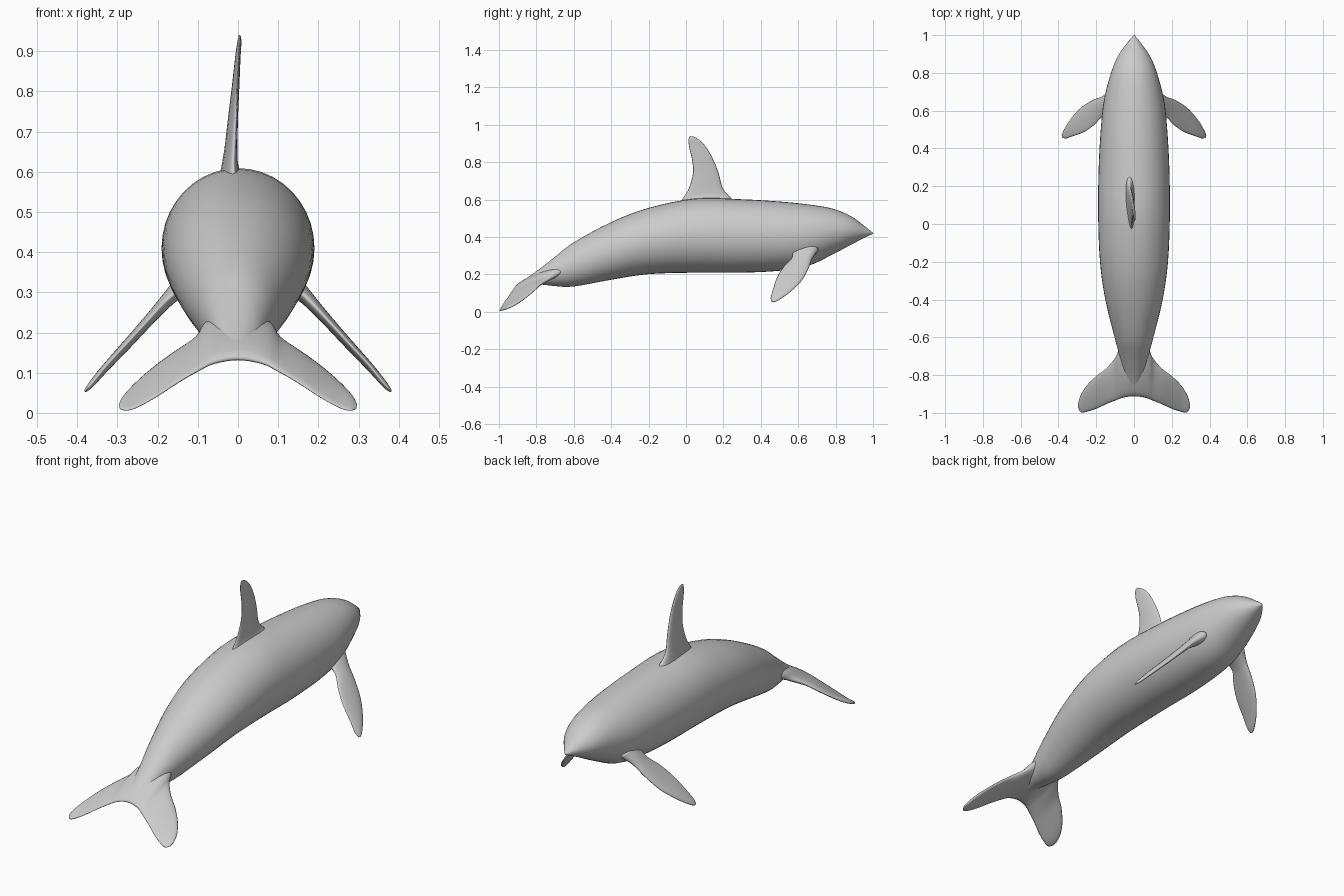
import bpy, bmesh, math
from mathutils import Vector

skin = bpy.data.materials.new("grey skin")
skin.diffuse_color = (0.6, 0.6, 0.6, 1)


def resample(rows, n):
    """Catmull-Rom interpolation of a list of tuples."""
    out = []
    for i in range(len(rows) - 1):
        p0, p1 = rows[max(i - 1, 0)], rows[i]
        p2, p3 = rows[i + 1], rows[min(i + 2, len(rows) - 1)]
        for k in range(n):
            t = k / n
            out.append(tuple(
                0.5 * (2 * b + (c - a) * t + (2 * a - 5 * b + 4 * c - d) * t * t
                       + (3 * b - a - 3 * c + d) * t ** 3)
                for a, b, c, d in zip(p0, p1, p2, p3)))
    return out + [tuple(rows[-1])]


def loft(name, rings):
    """Skin closed rings of points and cap both ends."""
    bm = bmesh.new()
    vr = [[bm.verts.new(p) for p in ring] for ring in rings]
    n = len(vr[0])
    for a, b in zip(vr, vr[1:]):
        for i in range(n):
            j = (i + 1) % n
            bm.faces.new((a[i], a[j], b[j], b[i]))
    bm.faces.new(vr[0])
    bm.faces.new(vr[-1])
    bmesh.ops.recalc_face_normals(bm, faces=bm.faces[:])
    for f in bm.faces:
        f.smooth = True
    me = bpy.data.meshes.new(name)
    bm.to_mesh(me)
    bm.free()
    me.materials.append(skin)
    ob = bpy.data.objects.new(name, me)
    bpy.context.collection.objects.link(ob)
    return ob


def fin(name, rows, seg=20):
    """Rows: leading edge xyz, trailing edge xyz, thickness."""
    rows = resample(rows, 4)
    mids = [(Vector(r[:3]) + Vector(r[3:6])) / 2 for r in rows]
    rings = []
    for i, r in enumerate(rows):
        half = (Vector(r[:3]) - Vector(r[3:6])) / 2
        span = mids[min(i + 1, len(mids) - 1)] - mids[max(i - 1, 0)]
        nrm = half.cross(span).normalized()
        ring = []
        for k in range(seg):
            a = math.tau * k / seg
            c, s = math.cos(a), math.sin(a)
            ring.append(mids[i] + half * c + nrm * s * r[6] / 2 * (0.85 + 0.2 * c))
        rings.append(ring)
    return loft(name, rings)


def flip(r):
    return (-r[0], r[1], r[2], -r[3], r[4], r[5], r[6])


# body: y, half width, top z, bottom z
body = [
    (1.0, 0.002, 0.422, 0.418), (0.96, 0.035, 0.455, 0.399),
    (0.88, 0.090, 0.513, 0.358), (0.78, 0.128, 0.553, 0.305),
    (0.65, 0.160, 0.575, 0.245), (0.5, 0.176, 0.590, 0.220),
    (0.3, 0.187, 0.602, 0.210), (0.05, 0.190, 0.606, 0.210),
    (-0.2, 0.180, 0.556, 0.202), (-0.4, 0.152, 0.480, 0.172),
    (-0.6, 0.103, 0.372, 0.136), (-0.7, 0.076, 0.295, 0.138),
    (-0.78, 0.055, 0.232, 0.146), (-0.87, 0.025, 0.168, 0.138)]
rings = []
for y, w, top, bot in resample(body, 4):
    rings.append([(w * math.cos(math.tau * k / 40), y,
                   (top + bot) / 2 + (top - bot) / 2 * math.sin(math.tau * k / 40))
                  for k in range(40)])
loft("body", rings)

# tail flukes, one span from tip to tip
half_fluke = [
    (0.07, -0.65, 0.225, 0.06, -0.92, 0.125, 0.06),
    (0.10, -0.71, 0.188, 0.10, -0.935, 0.105, 0.042),
    (0.15, -0.767, 0.155, 0.15, -0.955, 0.075, 0.032),
    (0.20, -0.805, 0.12, 0.20, -0.978, 0.042, 0.026),
    (0.25, -0.855, 0.078, 0.25, -0.994, 0.014, 0.022),
    (0.284, -0.91, 0.042, 0.278, -0.998, 0.006, 0.018),
    (0.296, -0.955, 0.02, 0.294, -0.98, 0.010, 0.008)]
centre = [(0, -0.62, 0.245, 0, -0.912, 0.135, 0.07)]
fin("tail_flukes", [flip(r) for r in reversed(half_fluke)] + centre + half_fluke)

# dorsal fin, leaning a little to one side
fin("dorsal_fin", [
    (-0.022, 0.27, 0.585, -0.012, -0.04, 0.575, 0.07),
    (-0.025, 0.225, 0.625, -0.012, -0.012, 0.615, 0.044),
    (-0.022, 0.195, 0.665, -0.010, 0.015, 0.66, 0.034),
    (-0.016, 0.175, 0.74, -0.006, 0.037, 0.74, 0.026),
    (-0.008, 0.143, 0.82, -0.002, 0.033, 0.81, 0.020),
    (-0.002, 0.105, 0.885, 0.002, 0.016, 0.885, 0.015),
    (0.003, 0.07, 0.92, 0.004, 0.014, 0.925, 0.012),
    (0.004, 0.045, 0.936, 0.004, 0.022, 0.94, 0.006)])

# pectoral flippers
flipper = [
    (0.12, 0.71, 0.335, 0.12, 0.57, 0.33, 0.07),
    (0.17, 0.675, 0.287, 0.17, 0.565, 0.287, 0.042),
    (0.22, 0.655, 0.232, 0.21, 0.525, 0.245, 0.032),
    (0.28, 0.617, 0.165, 0.265, 0.487, 0.185, 0.027),
    (0.335, 0.555, 0.105, 0.325, 0.465, 0.12, 0.022),
    (0.369, 0.50, 0.066, 0.36, 0.453, 0.077, 0.017),
    (0.381, 0.472, 0.053, 0.379, 0.457, 0.055, 0.007)]
fin("right_flipper", flipper)
fin("left_flipper", [flip(r) for r in flipper])
